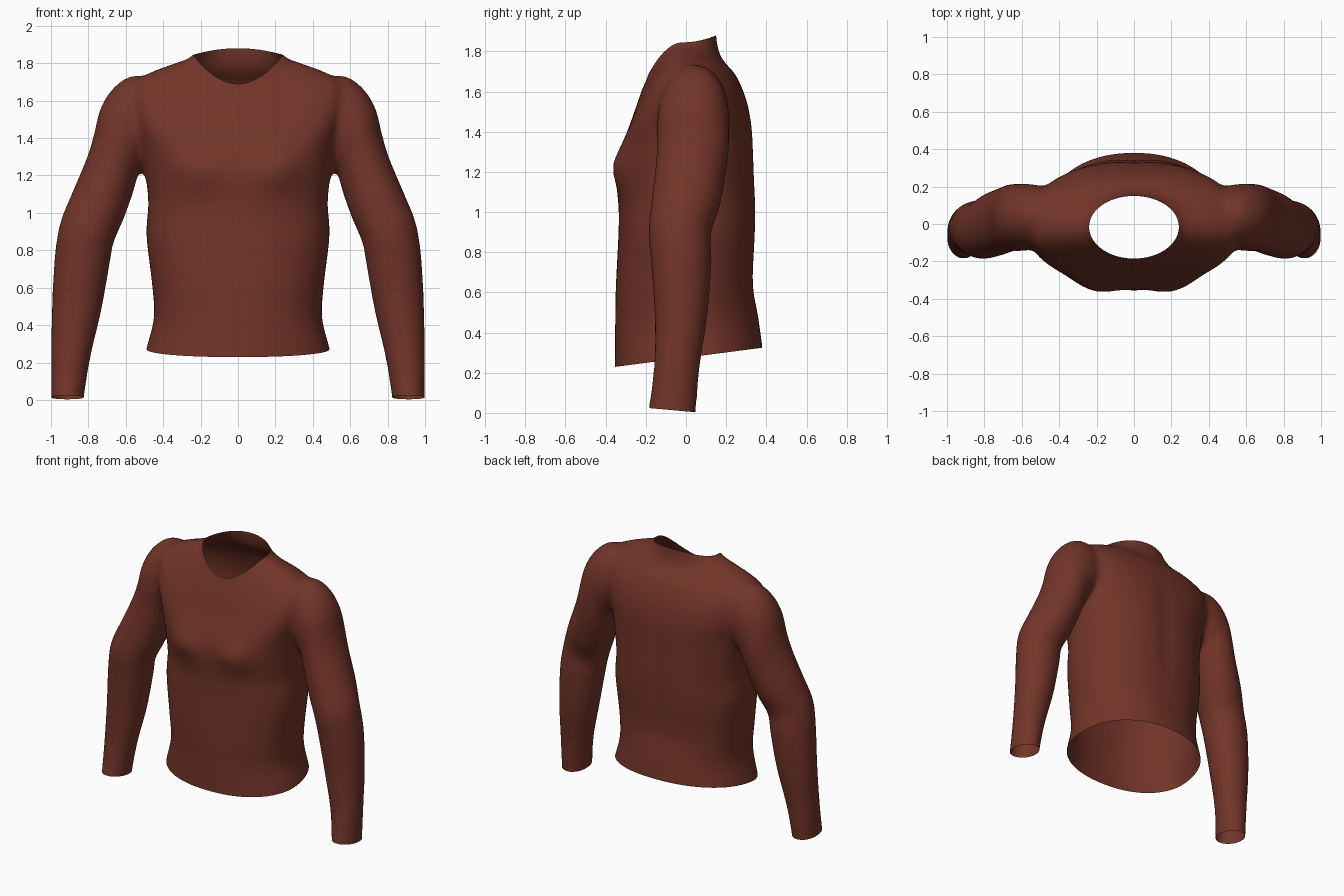
import bpy, bmesh, math
from mathutils import Vector

if "Cube" in bpy.data.objects:
    bpy.data.objects.remove(bpy.data.objects["Cube"])

N = 48      # points around a ring
STEPS = 5   # interpolated rings per segment

# Torso rings: half width, front y, back y, front z, side z, back z, squareness
TORSO = [
    (.24, -.185, .15, 1.79, 1.945, 1.98, 2.0),
    (.24, -.185, .15, 1.69, 1.845, 1.88, 2.0),
    (.34, -.215, .175, 1.62, 1.80, 1.77, 2.0),
    (.46, -.25, .25, 1.52, 1.755, 1.68, 2.1),
    (.56, -.285, .305, 1.42, 1.69, 1.55, 2.2),
    (.57, -.32, .33, 1.33, 1.55, 1.42, 2.3),
    (.525, -.345, .338, 1.23, 1.38, 1.30, 2.3),
    (.495, -.345, .345, 1.14, 1.20, 1.15, 2.3),
    (.48, -.335, .35, 1.00, 1.05, 1.03, 2.3),
    (.49, -.338, .347, .86, .88, .88, 2.3),
    (.46, -.35, .335, .62, .62, .64, 2.3),
    (.45, -.353, .36, .44, .44, .48, 2.2),
    (.49, -.355, .382, .23, .275, .315, 2.2),
    (.52, -.357, .40, .08, .12, .15, 2.2),
]
# Sleeve rings: outer x, outer z, inner x, inner z, front y, back y
SLEEVE = [
    (.38, 1.70, .30, 1.38, -.09, .16),
    (.55, 1.735, .42, 1.32, -.12, .20),
    (.66, 1.675, .47, 1.29, -.14, .215),
    (.735, 1.56, .50, 1.27, -.145, .215),
    (.77, 1.42, .53, 1.22, -.145, .215),
    (.81, 1.29, .56, 1.11, -.155, .20),
    (.89, 1.10, .61, .97, -.175, .17),
    (.95, .95, .665, .84, -.187, .125),
    (.98, .77, .685, .73, -.175, .127),
    (.995, .50, .73, .48, -.157, .108),
    (1.0, .25, .79, .22, -.16, .07),
    (1.0, .0, .825, .0, -.19, .05),
    (1.0, -.1, .83, -.1, -.20, .045),
]
YC = -.015  # y of the torso side line


def spline_rows(rows):
    """Smoothly interpolate the ring parameters."""
    out = []
    for k in range(len(rows) - 1):
        p0, p1, p2, p3 = (rows[min(max(k + d, 0), len(rows) - 1)] for d in (-1, 0, 1, 2))
        for s in range(STEPS):
            t = s / STEPS
            out.append([.5 * (2*b + (c-a)*t + (2*a-5*b+4*c-d)*t*t + (3*b-a-3*c+d)*t**3)
                        for a, b, c, d in zip(p0, p1, p2, p3)])
    out.append(list(rows[-1]))
    return out


def torso_point(r, a):
    w, yf, yb, zf, zs, zb, n = r
    c, s = math.cos(a), math.sin(a)
    x = w * math.copysign(abs(c) ** (2 / n), c)
    ye, ze = (yf, zf) if s < 0 else (yb, zb)
    y = YC + (ye - YC) * abs(s) ** (2 / n)
    z = zs + (ze - zs) * s * s
    if s < 0:   # chest fullness
        y -= .035 * math.exp(-((abs(x) - .21) / .12) ** 2 - ((z - 1.22) / .10) ** 2)
    else:       # shallow groove along the spine
        y -= .014 * math.exp(-(x / .06) ** 2 - ((z - 1.1) / .35) ** 2)
    return Vector((x, y, z))


def sleeve_point(r, a, side):
    ox, oz, ix, iz, y0, y1 = r
    c, s = math.cos(a), math.sin(a)
    return Vector((side * ((ox + ix) / 2 + (ox - ix) / 2 * c),
                   (y0 + y1) / 2 + (y1 - y0) / 2 * s,
                   (oz + iz) / 2 + (oz - iz) / 2 * c))


def loft(bm, rows, fn):
    rings = [[bm.verts.new(fn(r, 2 * math.pi * i / N)) for i in range(N)]
             for r in spline_rows(rows)]
    faces = [bm.faces.new((p[i], p[(i + 1) % N], q[(i + 1) % N], q[i]))
             for p, q in zip(rings, rings[1:]) for i in range(N)]
    faces += [bm.faces.new(rings[0]), bm.faces.new(rings[-1])]
    bmesh.ops.recalc_face_normals(bm, faces=faces)


# Closed torso and sleeve volumes
bm = bmesh.new()
loft(bm, TORSO, torso_point)
for side in (1, -1):
    loft(bm, SLEEVE, lambda r, a, s=side: sleeve_point(r, a, s))
mesh = bpy.data.meshes.new("long_sleeve_shirt")
bm.to_mesh(mesh)
bm.free()
shirt = bpy.data.objects.new("long_sleeve_shirt", mesh)
bpy.context.collection.objects.link(shirt)
bpy.context.view_layer.objects.active = shirt
shirt.select_set(True)

# Merge into one continuous skin
mod = shirt.modifiers.new("merge", 'REMESH')
mod.mode = 'VOXEL'
mod.voxel_size = .018
bpy.ops.object.modifier_apply(modifier=mod.name)

bm = bmesh.new()
bm.from_mesh(shirt.data)
for _ in range(6):
    bmesh.ops.smooth_vert(bm, verts=bm.verts, factor=.5,
                          use_axis_x=True, use_axis_y=True, use_axis_z=True)


def cut_below(test, co, normal):
    faces = [f for f in bm.faces if test(f.calc_center_median())]
    geom = set(faces)
    for f in faces:
        geom.update(f.verts)
        geom.update(f.edges)
    bmesh.ops.bisect_plane(bm, geom=list(geom), plane_co=co, plane_no=normal,
                           clear_inner=True)


# Open the hem and the cuffs
cut_below(lambda c: abs(c.x) < .65 and c.z < .6, (0, 0, .275), (0, -.13, 1))
cut_below(lambda c: abs(c.x) > .65 and c.z < .3, (0, .05, .003), (0, .09, 1))


# Open the neckline and trim it to a clean curve
def neck_curve(co):
    ry = .17 if co.y < YC else .165
    u, v = co.x / .24, (co.y - YC) / ry
    return math.hypot(u, v), torso_point(TORSO[1], math.atan2(v, u))


doomed = []
for f in bm.faces:
    c = f.calc_center_median()
    if c.z > 1.6:
        rho, p = neck_curve(c)
        if rho < 1.12 and c.z > p.z:
            doomed.append(f)
bmesh.ops.delete(bm, geom=doomed, context='FACES')
for v in bm.verts:
    if v.is_boundary and v.co.z > 1.5:
        v.co = neck_curve(v.co)[1]
near = [v for v in bm.verts if not v.is_boundary and v.co.z > 1.6 and neck_curve(v.co)[0] < 1.3]
for _ in range(2):
    bmesh.ops.smooth_vert(bm, verts=near, factor=.5,
                          use_axis_x=True, use_axis_y=True, use_axis_z=True)
for f in bm.faces:
    f.smooth = True
    f.material_index = 0
bm.to_mesh(shirt.data)
bm.free()

# Rust brown cloth
cloth = bpy.data.materials.new("rust_brown_cloth")
cloth.diffuse_color = (.17, .035, .022, 1)
cloth.use_nodes = True
cloth.node_tree.nodes["Principled BSDF"].inputs["Base Color"].default_value = cloth.diffuse_color
shirt.data.materials.clear()
shirt.data.materials.append(cloth)
